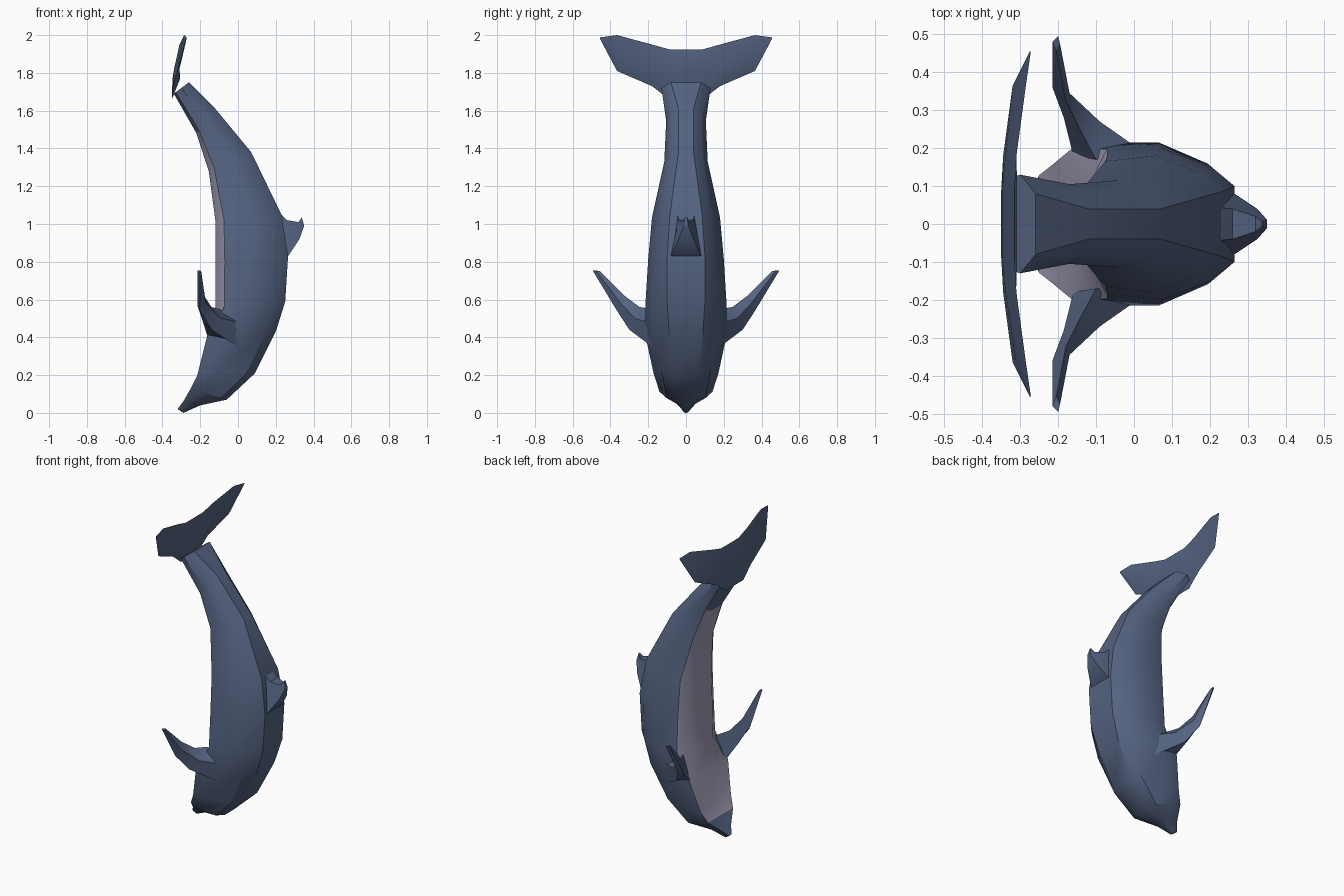
import bpy, bmesh, math

cube = bpy.data.objects.get("Cube")
if cube:
    bpy.data.objects.remove(cube)


def material(name, rgb):
    m = bpy.data.materials.new(name)
    m.use_nodes = True
    m.diffuse_color = (*rgb, 1)
    m.node_tree.nodes["Principled BSDF"].inputs["Base Color"].default_value = (*rgb, 1)
    return m


slate = material("slate blue skin", (0.09, 0.125, 0.22))
pale = material("pale belly", (0.36, 0.34, 0.47))


def loft(name, rings, pale_rule=None):
    """Skin a list of equal-sized closed rings, capping both ends."""
    bm = bmesh.new()
    loops = [[bm.verts.new(p) for p in ring] for ring in rings]
    n = len(loops[0])
    for i, (a, b) in enumerate(zip(loops, loops[1:])):
        for j in range(n):
            k = (j + 1) % n
            face = bm.faces.new((a[j], a[k], b[k], b[j]))
            if pale_rule and pale_rule(i, j):
                face.material_index = 1
    bm.faces.new(loops[0])
    bm.faces.new(loops[-1])
    bmesh.ops.recalc_face_normals(bm, faces=bm.faces)
    mesh = bpy.data.meshes.new(name)
    bm.to_mesh(mesh)
    bm.free()
    mesh.materials.append(slate)
    mesh.materials.append(pale)
    obj = bpy.data.objects.new(name, mesh)
    bpy.context.collection.objects.link(obj)
    bpy.ops.object.select_all(action="DESELECT")
    obj.select_set(True)
    bpy.context.view_layer.objects.active = obj
    bpy.ops.object.shade_smooth_by_angle(angle=math.radians(32))
    return obj


# Body stations: back x, back z, belly x, belly z, half width, back half width
stations = [
    (-0.29, 0.0, -0.32, 0.02, 0.015, 0.005),
    (-0.20, 0.04, -0.29, 0.06, 0.055, 0.02),
    (-0.06, 0.07, -0.25, 0.13, 0.14, 0.05),
    (0.09, 0.21, -0.215, 0.20, 0.17, 0.07),
    (0.20, 0.43, -0.165, 0.40, 0.215, 0.09),
    (0.25, 0.59, -0.12, 0.56, 0.215, 0.10),
    (0.265, 0.83, -0.12, 0.80, 0.20, 0.10),
    (0.23, 1.05, -0.12, 1.02, 0.18, 0.085),
    (0.07, 1.38, -0.155, 1.28, 0.115, 0.04),
    (-0.12, 1.61, -0.22, 1.48, 0.105, 0.04),
    (-0.26, 1.75, -0.34, 1.69, 0.13, 0.08),
]


def body_ring(index, station):
    bx, bz, vx, vz, w, back = station
    head = index < 5
    # (depth from belly to back, half width)
    half = [(1, back), (0.85, max(back, w * 0.74)), (0.3 if head else 0.5, w),
            (0.0 if head else 0.13, w * 0.92), (0.02 if head else 0, w * 0.5)]
    full = half + [(t, -y) for t, y in reversed(half)]
    return [(vx + (bx - vx) * t, y, vz + (bz - vz) * t) for t, y in full]


# Belly strip is the three faces between the border points
loft("body", [body_ring(i, s) for i, s in enumerate(stations)],
     lambda i, j: 2 <= i <= 8 and j in (3, 4, 5))

# Pectoral fins: leading edge, belly side, trailing edge, back side
fin = [
    [(0.0, 0.18, 0.35), (-0.16, 0.18, 0.40), (-0.10, 0.17, 0.55), (0.01, 0.20, 0.48)],
    [(-0.14, 0.30, 0.44), (-0.185, 0.28, 0.48), (-0.14, 0.245, 0.56), (-0.09, 0.27, 0.50)],
    [(-0.20, 0.365, 0.54), (-0.215, 0.36, 0.57), (-0.18, 0.325, 0.62), (-0.17, 0.345, 0.58)],
    [(-0.20, 0.495, 0.755), (-0.215, 0.48, 0.755), (-0.205, 0.455, 0.75), (-0.195, 0.475, 0.75)],
]
for name, side in (("pectoral_fin_back", 1), ("pectoral_fin_front", -1)):
    loft(name, [[(x, y * side, z) for x, y, z in ring] for ring in fin])

# Dorsal fin: rows of lower x, z, upper x, z, half width
dorsal = [(0.22, 0.80, 0.20, 1.08, 0.09), (0.265, 0.83, 0.26, 1.02, 0.08),
          (0.325, 0.92, 0.32, 1.01, 0.04), (0.35, 0.99, 0.338, 1.035, 0.012)]
loft("dorsal_fin", [[(lx, w, lz), (lx, -w, lz), (ux, -w * 0.5, uz), (ux, w * 0.5, uz)]
                    for lx, lz, ux, uz, w in dorsal])

# Tail flukes: span, leading x, z, trailing x, z, half thickness
flukes = [(0.09, -0.35, 1.66, -0.315, 1.925, 0.028), (0.18, -0.345, 1.73, -0.31, 1.95, 0.02),
          (0.365, -0.32, 1.81, -0.285, 2.0, 0.012), (0.455, -0.275, 1.98, -0.272, 1.988, 0.002)]


def fluke_ring(y, lx, lz, tx, tz, h):
    mx, mz = lx * 0.6 + tx * 0.4, lz * 0.6 + tz * 0.4
    return [(lx, y, lz), (mx + h, y, mz), (tx, y, tz), (mx - h * 0.4, y, mz)]


mirrored = [(-f[0], *f[1:]) for f in reversed(flukes)]
loft("tail_flukes", [fluke_ring(*f) for f in mirrored + flukes])
